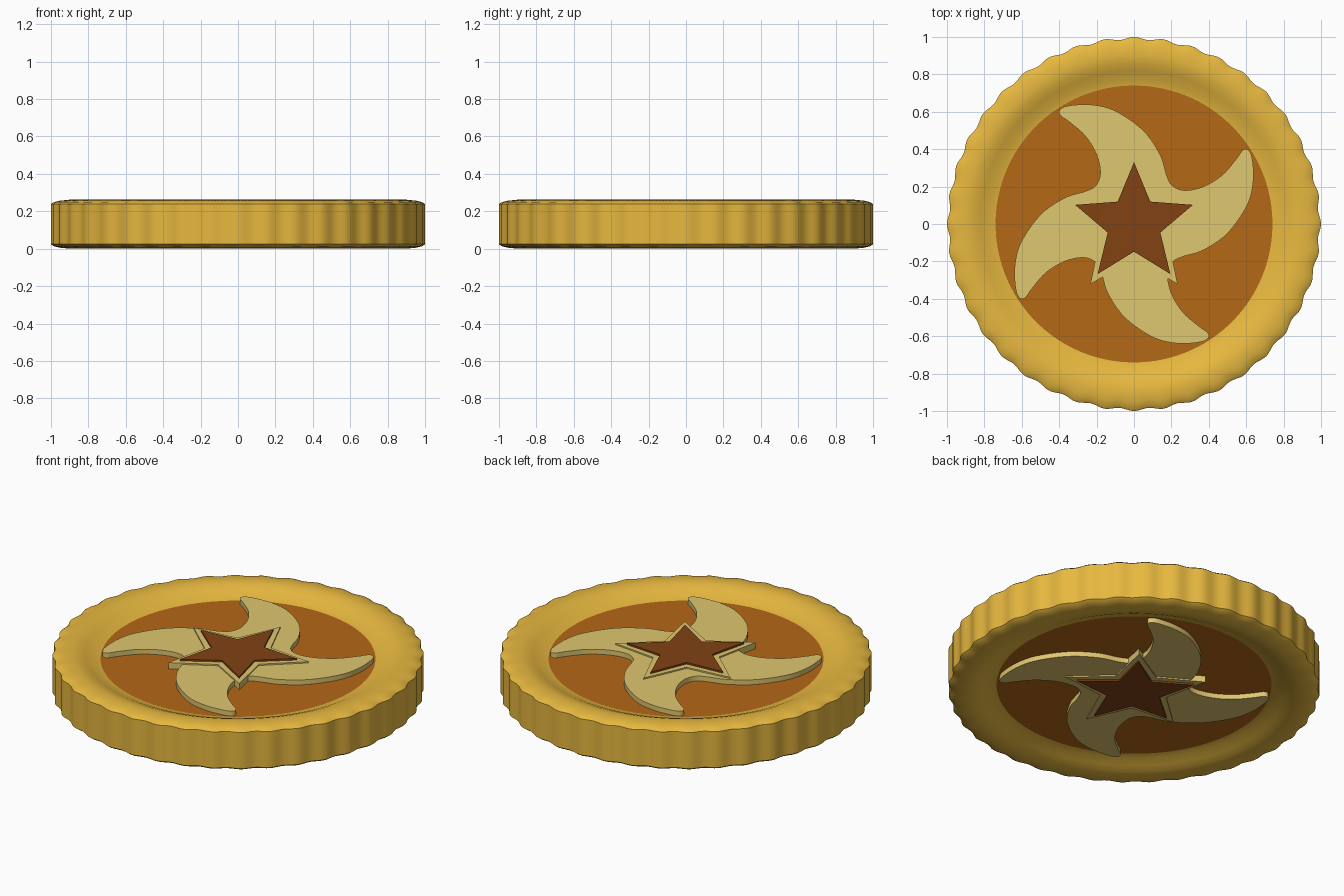
import bpy, bmesh, math
from mathutils import Matrix, Vector

if "Cube" in bpy.data.objects:
    bpy.data.objects.remove(bpy.data.objects["Cube"])

H = 0.262          # coin thickness
MID = H / 2


def material(name, rgb):
    m = bpy.data.materials.new(name)
    m.diffuse_color = (*rgb, 1)
    m.use_nodes = True
    m.node_tree.nodes["Principled BSDF"].inputs["Base Color"].default_value = m.diffuse_color
    return m


GOLD = material("gold", (0.80, 0.48, 0.05))
ORANGE = material("orange", (0.46, 0.14, 0.008))
TAN = material("tan", (0.74, 0.57, 0.16))
BROWN = material("brown", (0.22, 0.055, 0.007))


def finish(name, bm, mat):
    bmesh.ops.recalc_face_normals(bm, faces=bm.faces)
    me = bpy.data.meshes.new(name)
    bm.to_mesh(me)
    bm.free()
    me.materials.append(mat)
    ob = bpy.data.objects.new(name, me)
    bpy.context.collection.objects.link(ob)
    bpy.context.view_layer.objects.active = ob
    ob.select_set(True)
    bpy.ops.object.shade_smooth_by_angle(angle=math.radians(30))
    ob.select_set(False)
    return ob


def prism(name, outline, z0, z1, mat, flip=False):
    """Extruded outline; flip turns it over onto the underside."""
    bm = bmesh.new()
    face = bm.faces.new([bm.verts.new((x, y, z0)) for x, y in outline])
    top = bmesh.ops.extrude_face_region(bm, geom=[face])["geom"]
    bmesh.ops.translate(bm, vec=(0, 0, z1 - z0),
                        verts=[v for v in top if isinstance(v, bmesh.types.BMVert)])
    if flip:
        c = Vector((0, 0, MID))
        bmesh.ops.rotate(bm, cent=c, matrix=Matrix.Rotation(math.pi, 3, 'X'), verts=bm.verts)
    return finish(name, bm, mat)


def circle(r, n=96):
    return [(r * math.cos(2 * math.pi * i / n), r * math.sin(2 * math.pi * i / n)) for i in range(n)]


def star(r_out, r_in):
    pts = []
    for i in range(10):
        r, a = (r_in if i % 2 else r_out), math.pi / 2 + i * math.pi / 5
        pts.append((r * math.cos(a), r * math.sin(a)))
    return pts


def smooth_loop(pts, steps=5):
    """Closed Catmull-Rom curve through the points."""
    p, n, out = [Vector(q) for q in pts], len(pts), []
    for i in range(n):
        a, b, c, d = p[i - 1], p[i], p[(i + 1) % n], p[(i + 2) % n]
        for s in range(steps):
            t = s / steps
            v = 0.5 * (2 * b + (c - a) * t + (2 * a - 5 * b + 4 * c - d) * t ** 2
                       + (3 * b - a - 3 * c + d) * t ** 3)
            out.append((v.x, v.y))
    return out


# Scalloped rim: lathe of a closed profile with a wavy outer edge
upper = [(0.73, 0.20), (0.74, 0.211), (0.775, 0.218), (0.82, 0.240), (0.86, 0.255),
         (0.90, 0.262), (0.95, 0.257), (0.985, 0.249), (1.0, 0.238)]
profile = upper + [(r, H - z) for r, z in reversed(upper)]
BUMPS, SEG = 40, 320
bm = bmesh.new()
rings = []
for i in range(SEG):
    a = 2 * math.pi * i / SEG
    wave = 0.007 * (math.cos(BUMPS * a) - 1)
    ring = []
    for r, z in profile:
        rr = r + wave * max(0, min(1, (r - 0.90) / 0.08))
        ring.append(bm.verts.new((rr * math.cos(a), rr * math.sin(a), z)))
    rings.append(ring)
n = len(profile)
for i in range(SEG):
    A, B = rings[i], rings[(i + 1) % SEG]
    for j in range(n):
        k = (j + 1) % n
        bm.faces.new((A[j], B[j], B[k], A[k]))
finish("rim", bm, GOLD)

# Recessed centre disc
prism("centre_disc", circle(0.742), H - 0.211, 0.211, ORANGE)

# Four curved blades as one pinwheel outline (one quarter, turned four times)
blade = [(0.27, 0.18), (0.37, 0.20), (0.47, 0.26), (0.545, 0.345), (0.58, 0.393),
         (0.61, 0.397), (0.632, 0.35), (0.638, 0.23), (0.605, 0.10), (0.50, -0.05),
         (0.37, -0.14), (0.26, -0.175), (0.205, -0.205)]
pinwheel = []
for q in range(4):
    for x, y in blade:
        for _ in range(q):
            x, y = y, -x
        pinwheel.append((x, y))
pinwheel = smooth_loop(pinwheel)

# Emblem on both faces
for side, flip in (("top", False), ("bottom", True)):
    prism(side + "_pinwheel", pinwheel, 0.20, 0.240, TAN, flip)
    prism(side + "_star_border", star(0.397, 0.187), 0.20, 0.248, TAN, flip)
    prism(side + "_star", star(0.331, 0.148), 0.20, 0.258, BROWN, flip)
